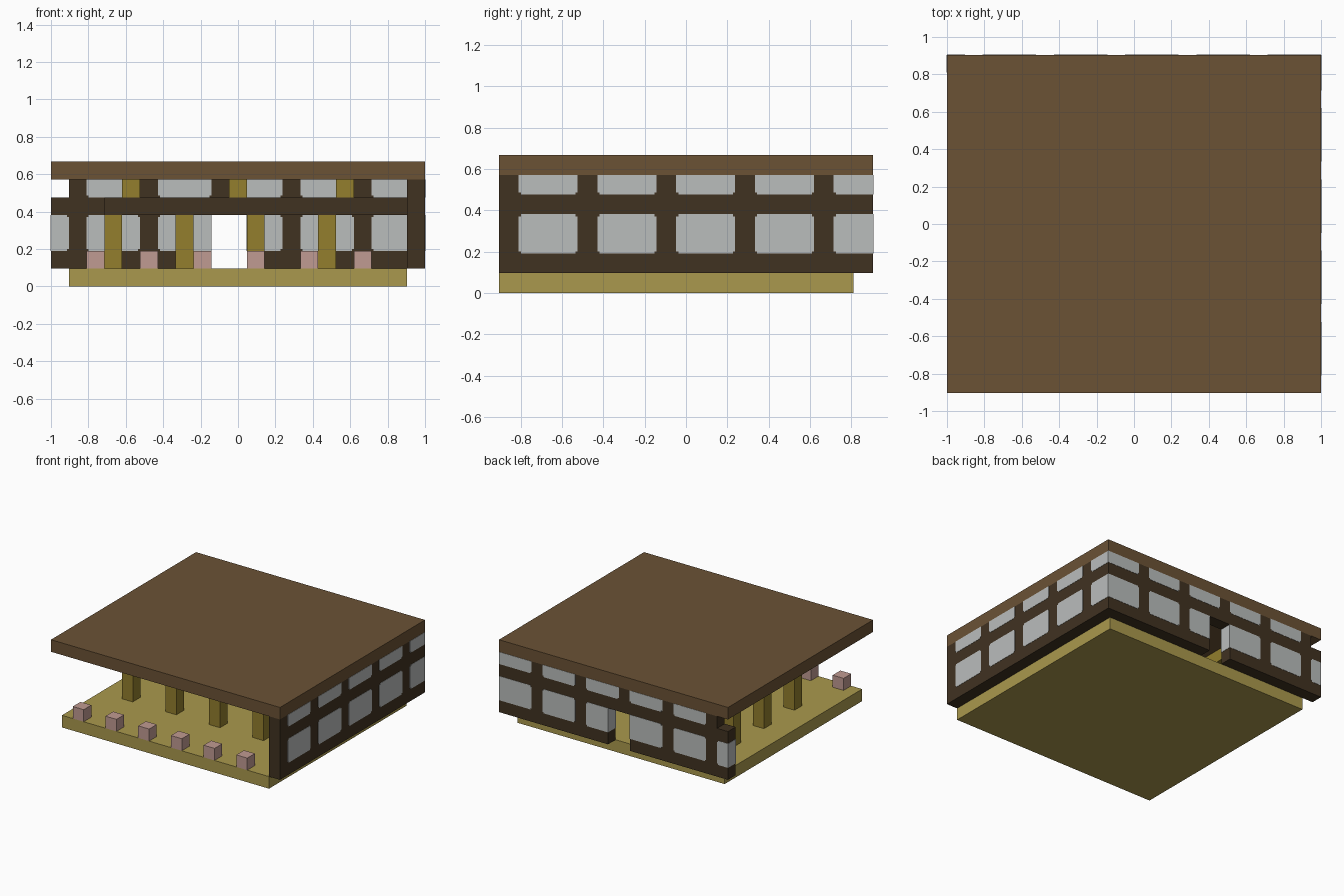
import bpy, bmesh
from mathutils import Vector

if "Cube" in bpy.data.objects:
    bpy.data.objects.remove(bpy.data.objects["Cube"], do_unlink=True)

# The building sits on a block grid, 21 x 19 x 7 units
U = 2 / 21
ORIGIN = Vector((-1, -19 / 21, 0))


def material(name, *rgb):
    lin = [((c / 255 + 0.055) / 1.055) ** 2.4 for c in rgb] + [1]
    m = bpy.data.materials.new(name)
    m.use_nodes = True
    m.diffuse_color = lin
    m.node_tree.nodes["Principled BSDF"].inputs["Base Color"].default_value = lin
    return m


ROOF = material("roof_brown", 107, 82, 53)
TIMBER = material("dark_timber", 64, 50, 33)
PLASTER = material("pale_plaster", 186, 189, 188)
FLOOR = material("floor_straw", 170, 153, 77)
GOLD = material("golden_wood", 147, 126, 45)
PINK = material("pink_stone", 192, 155, 146)


def finish(name, bm, mat):
    bmesh.ops.recalc_face_normals(bm, faces=bm.faces)
    mesh = bpy.data.meshes.new(name)
    bm.to_mesh(mesh)
    bm.free()
    mesh.materials.append(mat)
    obj = bpy.data.objects.new(name, mesh)
    bpy.context.collection.objects.link(obj)


def box(name, mat, lo, hi):
    """Box between two grid corners."""
    bm = bmesh.new()
    bmesh.ops.create_cube(bm, size=1)
    lo, hi = Vector(lo), Vector(hi)
    for v in bm.verts:
        v.co = ORIGIN + U * (lo + (hi - lo) * (v.co + Vector((0.5, 0.5, 0.5))))
    finish(name, bm, mat)


def plate(name, axis, plane, out, s0, s1, z0, z1, soft=(True, True)):
    """Thin plaster panel on a wall face, with stepped corners on its soft ends."""
    n = 0.11
    pts = []
    for i, (s, z) in enumerate([(s0, z0), (s1, z0), (s1, z1), (s0, z1)]):
        right, top = s == s1, z == z1
        if not soft[right] or (top and z1 == 6):
            pts.append((s, z))
            continue
        si, zi = s + (-n if right else n), z + (-n if top else n)
        step = [(s, zi), (si, zi), (si, z)]
        pts += step if i % 2 == 0 else step[::-1]
    bm = bmesh.new()
    verts = []
    for s, z in pts:
        co = (plane, s, z) if axis == "x" else (s, plane, z)
        verts.append(bm.verts.new(ORIGIN + U * Vector(co)))
    face = bm.faces.new(verts)
    grown = bmesh.ops.extrude_face_region(bm, geom=[face])["geom"]
    offset = Vector((out, 0, 0)) if axis == "x" else Vector((0, out, 0))
    for v in grown:
        if isinstance(v, bmesh.types.BMVert):
            v.co += offset * 0.002
    finish(name, bm, PLASTER)


# Floor slab and flat roof
box("floor_slab", FLOOR, (1, 0, 0), (20, 18, 1))
box("roof_slab", ROOF, (0, 0, 6), (21, 19, 7))

# Timber walls, with a doorway and an open top corner in the back wall
box("right_wall", TIMBER, (20, 0, 1), (21, 19, 6))
box("back_wall_low_a", TIMBER, (0, 18, 1), (9, 19, 4))
box("back_wall_low_b", TIMBER, (11, 18, 1), (20, 19, 4))
box("back_wall_rail", TIMBER, (0, 18, 4), (20, 19, 5))
box("back_wall_top", TIMBER, (1, 18, 5), (20, 19, 6))

# Plaster panels on both faces of the right wall
for plane, out, end in ((21, 1, 19), (20, -1, 18)):
    for s in range(1, end, 4):
        e = min(s + 3, end)
        for z0, z1 in ((2, 4), (5, 6)):
            plate("right_wall_panel", "x", plane, out, s, e, z0, z1, (True, e < end))

# Plaster panels on both faces of the back wall
for plane, out, end in ((19, 1, 21), (18, -1, 20)):
    plate("back_wall_panel", "y", plane, out, 0, 1, 2, 4, (False, True))
    for s in range(2, end, 4):
        e = min(s + 3, end)
        plate("back_wall_panel", "y", plane, out, s, e, 5, 6, (True, e < end))
        low = 11 if s == 10 else s
        plate("back_wall_panel", "y", plane, out, low, e, 2, 4,
              (low == s, e < end and e != 9))

# Plaster on the wall end and the door jambs
for plane, out in ((0, -1), (9, 1), (11, -1)):
    plate("jamb_panel", "x", plane, out, 18, 19, 2, 4, (False, False))

# Columns along the two open sides
spots = [(x, 5) for x in (3, 7, 11, 15)] + [(3, 9), (3, 13)]
for x, y in spots:
    box("column", GOLD, (x, y, 1), (x + 1, y + 1, 4))

# Beams over the columns and rafters under the roof
box("front_beam", TIMBER, (3, 5, 4), (20, 6, 5))
box("side_beam", TIMBER, (3, 6, 4), (4, 18, 5))
for x in (4, 10, 16):
    box("rafter", GOLD, (x, 5, 5), (x + 1, 18, 6))

# Low stones along the front edge
for x in range(2, 18, 3):
    box("edge_stone", PINK, (x, 0, 1), (x + 1, 1, 2))
